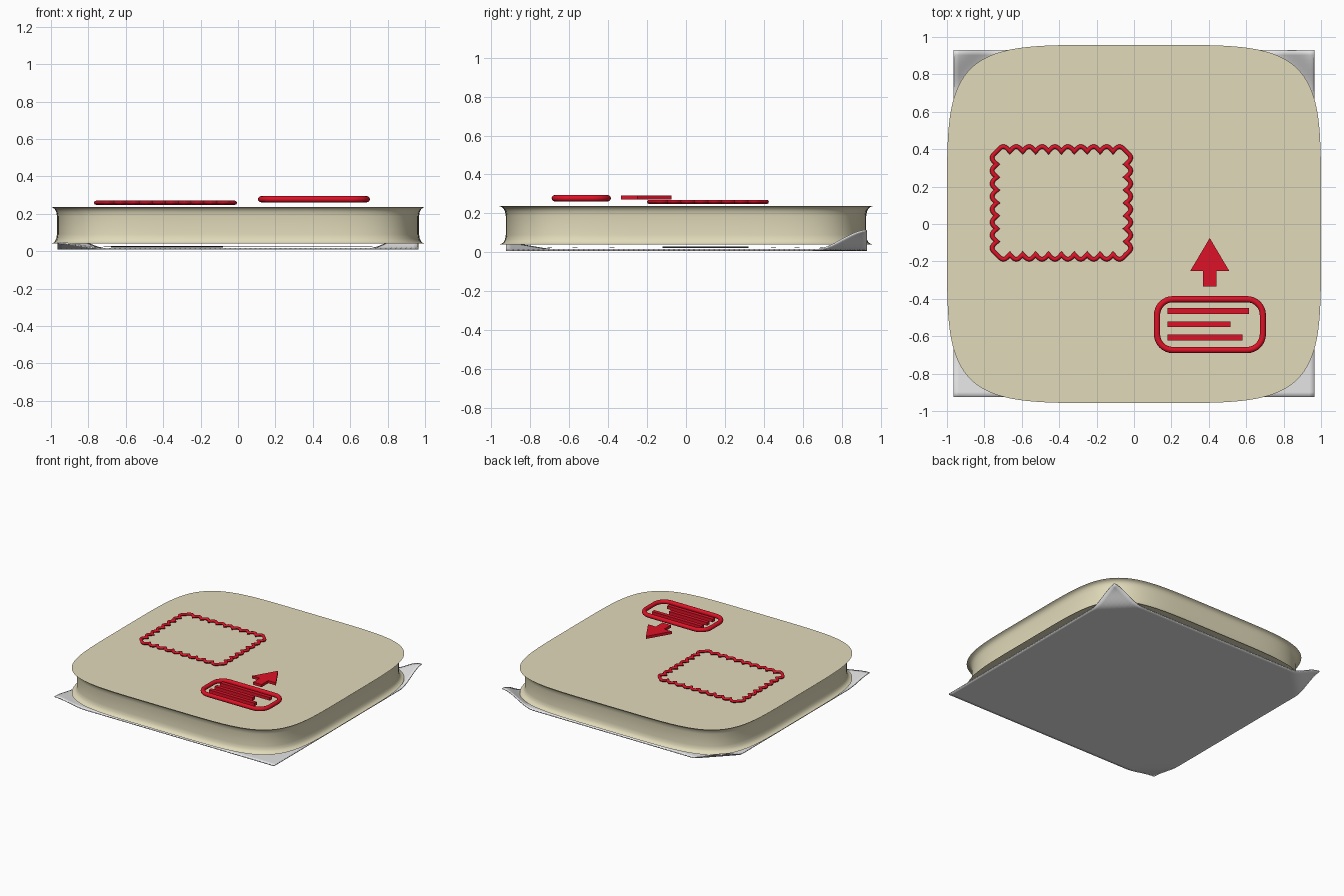
import bpy, bmesh, math
from mathutils import Vector

if "Cube" in bpy.data.objects:
    bpy.data.objects.remove(bpy.data.objects["Cube"])


def material(name, rgb):
    m = bpy.data.materials.new(name)
    m.diffuse_color = (*rgb, 1)
    m.use_nodes = True
    m.node_tree.nodes["Principled BSDF"].inputs["Base Color"].default_value = m.diffuse_color
    return m


BEIGE = material("beige", (0.75, 0.70, 0.49))
PAPER = material("paper white", (0.78, 0.78, 0.78))
RED = material("red", (0.73, 0.006, 0.02))
INK = material("dark ink", (0.03, 0.03, 0.03))


def finish(bm, name, mat, smooth=None):
    bmesh.ops.recalc_face_normals(bm, faces=bm.faces[:])
    mesh = bpy.data.meshes.new(name)
    bm.to_mesh(mesh)
    bm.free()
    mesh.materials.append(mat)
    ob = bpy.data.objects.new(name, mesh)
    bpy.context.collection.objects.link(ob)
    if smooth:
        bpy.ops.object.select_all(action='DESELECT')
        ob.select_set(True)
        bpy.context.view_layer.objects.active = ob
        bpy.ops.object.shade_smooth_by_angle(angle=math.radians(smooth))
    return ob


def bridge(bm, a, b):
    n = len(a)
    for i in range(n):
        bm.faces.new((a[i], a[(i + 1) % n], b[(i + 1) % n], b[i]))


def plate(name, outline, z0, z1, mat):
    """Flat shape extruded between two heights."""
    bm = bmesh.new()
    lo = [bm.verts.new((x, y, z0)) for x, y in outline]
    hi = [bm.verts.new((x, y, z1)) for x, y in outline]
    bridge(bm, lo, hi)
    bm.faces.new(lo)
    bm.faces.new(hi)
    return finish(bm, name, mat)


def bar(name, x0, x1, y0, y1, z0, z1, mat):
    return plate(name, [(x0, y0), (x1, y0), (x1, y1), (x0, y1)], z0, z1, mat)


def tube(name, path, z, width, height, mat, sides=10):
    """Closed tube along a counter-clockwise flat path, with mitred corners."""
    pts = [Vector(p) for p in path]
    bm = bmesh.new()
    rings = []
    for i, p in enumerate(pts):
        d1 = (p - pts[i - 1]).normalized()
        d2 = (pts[(i + 1) % len(pts)] - p).normalized()
        n1, n2 = Vector((d1.y, -d1.x)), Vector((d2.y, -d2.x))
        n = (n1 + n2) / max(1 + n1.dot(n2), 0.5)
        ring = []
        for k in range(sides):
            a = 2 * math.pi * k / sides
            q = p + n * width * math.cos(a)
            ring.append(bm.verts.new((q.x, q.y, z + height * math.sin(a))))
        rings.append(ring)
    for i, ring in enumerate(rings):
        bridge(bm, rings[i - 1], ring)
    return finish(bm, name, mat, 45)


# paper sheet with curled corners: (sign x, sign y) -> lift
LIFT = {(1, 1): 0.10, (-1, 1): 0.085, (-1, -1): 0.033, (1, -1): 0.0}
bm = bmesh.new()
bmesh.ops.create_grid(bm, x_segments=72, y_segments=72, size=1)
for v in bm.verts:
    h = LIFT[(1 if v.co.x > 0 else -1, 1 if v.co.y > 0 else -1)]
    d = (1 - abs(v.co.x)) * 0.965 + (1 - abs(v.co.y)) * 0.928
    t = max(0.0, 1 - d / 0.27)
    v.co = (v.co.x * 0.965, v.co.y * 0.928 + 0.003, 0.008 + h * t * t * (3 - 2 * t))
sheet = finish(bm, "paper_sheet", PAPER, 40)
solid = sheet.modifiers.new("thickness", 'SOLIDIFY')
solid.thickness = 0.008

# cushion-shaped slab with flared top and bottom rims: (inset, height)
half = [(0, 0.040), (0.012, 0.045), (0.021, 0.053), (0.028, 0.066), (0.032, 0.090)]
profile = half + [(i, 0.277 - z) for i, z in reversed(half)]
N, POWER = 144, 2 / 5
bm = bmesh.new()
rings = []
for inset, z in profile:
    ring = []
    for k in range(N):
        a = 2 * math.pi * k / N
        c, s = math.cos(a), math.sin(a)
        x = math.copysign(abs(c) ** POWER, c) if abs(c) > 1e-9 else 0
        y = math.copysign(abs(s) ** POWER, s) if abs(s) > 1e-9 else 0
        ring.append(bm.verts.new((x * (1 - inset), y * (0.958 - inset), z)))
    rings.append(ring)
for a, b in zip(rings, rings[1:]):
    bridge(bm, a, b)
bm.faces.new(rings[0])
bm.faces.new(rings[-1])
finish(bm, "slab", BEIGE, 35)

# printed matter between sheet and slab
bar("printed_block", -0.68, -0.08, -0.12, 0.32, 0.021, 0.029, INK)
for i, y in enumerate((-0.70, -0.57, -0.38, 0.45, 0.57, 0.70)):
    bar(f"printed_line_{i}", -0.72, 0.72, y - 0.012, y + 0.012, 0.022, 0.026, INK)

# scalloped frame
x0, x1, y0, y1 = -0.733, -0.043, -0.163, 0.388
corners = [Vector(c) for c in ((x0, y0), (x1, y0), (x1, y1), (x0, y1))]
STEPS, path = 8, []
for i, count in enumerate((10, 8, 10, 8)):
    a, b = corners[i], corners[(i + 1) % 4]
    d = (b - a).normalized()
    out = Vector((d.y, -d.x))
    for k in range(count * STEPS):
        bump = 0.026 * math.sin(math.pi * (k % STEPS) / STEPS)
        path.append(a.lerp(b, k / (count * STEPS)) + out * bump)
tube("scalloped_frame", path, 0.259, 0.0115, 0.011, RED, 8)

# rounded message box outline
path = []
CX, CY, HX, HY, R = 0.406, -0.538, 0.283, 0.136, 0.085
for q, (sx, sy) in enumerate(((1, 1), (-1, 1), (-1, -1), (1, -1))):
    for k in range(9):
        a = math.pi / 2 * (q + k / 8)
        path.append((CX + sx * (HX - R) + R * math.cos(a),
                     CY + sy * (HY - R) + R * math.sin(a)))
tube("message_box", path, 0.278, 0.0165, 0.0165, RED, 12)

# message lines inside the box
for i, (y, end) in enumerate(((-0.465, 0.615), (-0.536, 0.515), (-0.607, 0.58))):
    bar(f"message_line_{i}", 0.18, end, y - 0.015, y + 0.015, 0.266, 0.29, RED)

# arrow pointing back
right = [(0.037, -0.335), (0.037, -0.252), (0.105, -0.252)]
outline = [(0.405 + x, y) for x, y in right] + [(0.405, -0.075)]
outline += [(0.405 - x, y) for x, y in reversed(right)]
plate("arrow", outline, 0.271, 0.292, RED)
